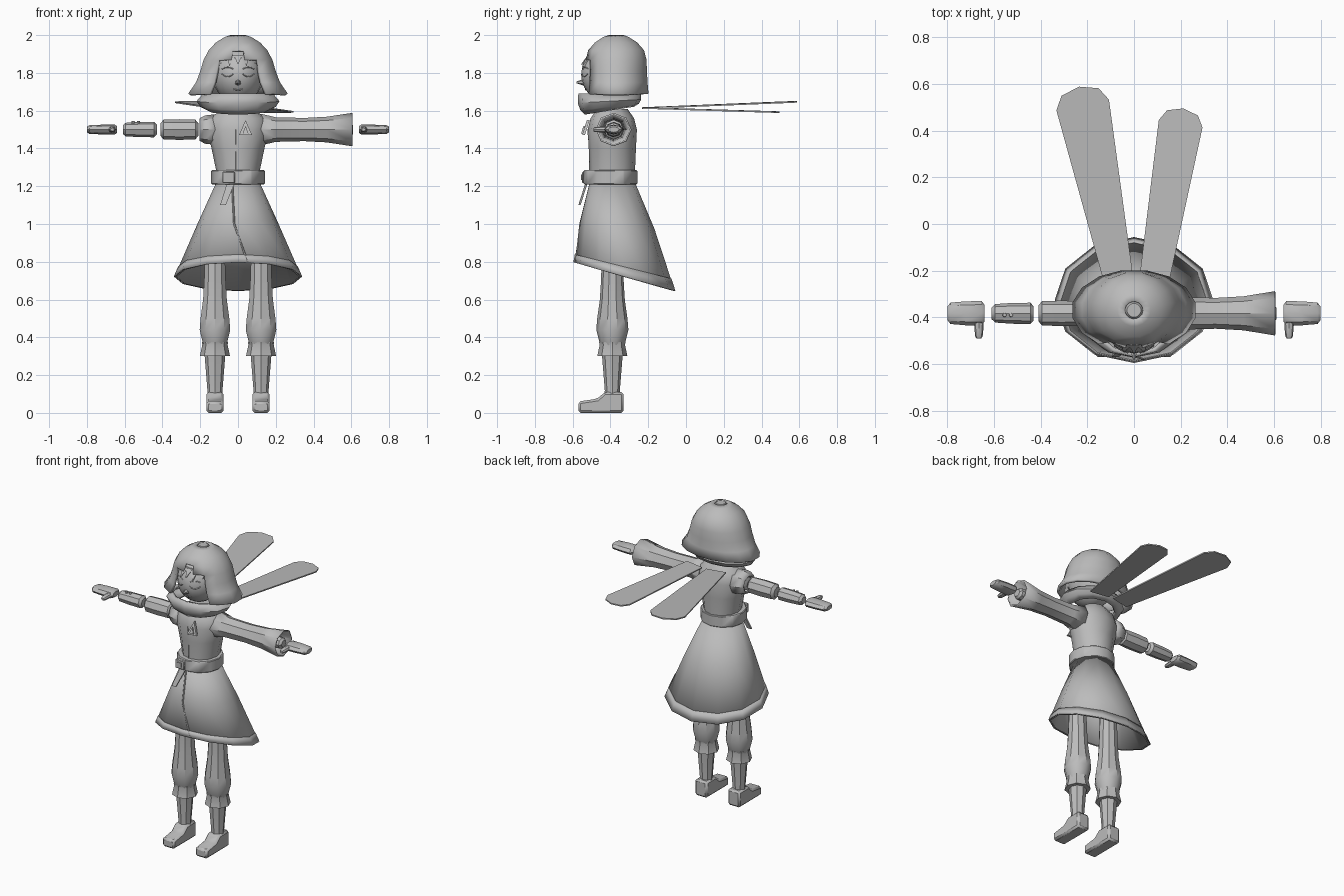
import bpy, bmesh, math
from mathutils import Vector

cube = bpy.data.objects.get("Cube")
if cube:
    bpy.data.objects.remove(cube, do_unlink=True)

GREY = (0.5, 0.5, 0.5, 1)
BODY_Y = -0.39
ARM_Z = 1.5
grey = bpy.data.materials.new("plain_grey")
grey.use_nodes = True
grey.diffuse_color = GREY
grey.node_tree.nodes["Principled BSDF"].inputs["Base Color"].default_value = GREY
meshes = []


def finish(name, bm, bevel=0, solid=0):
    bmesh.ops.recalc_face_normals(bm, faces=bm.faces)
    mesh = bpy.data.meshes.new(name)
    bm.to_mesh(mesh)
    bm.free()
    ob = bpy.data.objects.new(name, mesh)
    bpy.context.collection.objects.link(ob)
    mesh.materials.append(grey)
    if solid:
        thickness = ob.modifiers.new("thickness", 'SOLIDIFY')
        thickness.thickness, thickness.offset = solid, -1
    if bevel:
        soft = ob.modifiers.new("soft_edges", 'BEVEL')
        soft.width, soft.segments = bevel, 1
    meshes.append(ob)


def place(axis, a, b, along):
    return {'x': (along, a, b), 'y': (a, along, b), 'z': (a, b, along)}[axis]


def loft(name, axis, centre, profile, flat=1, sides=8, lean=0, tilt=(0, 0), phase=0,
         closed=True, skip=None, **look):
    """Profile holds (position, radius) or (position, radius, other radius)."""
    bm = bmesh.new()
    rows = []
    for i, (along, ra, *other) in enumerate(profile):
        rb = other[0] if other else ra * flat
        slope = tilt[0] + (tilt[1] - tilt[0]) * i / (len(profile) - 1)
        shift = lean * (along - profile[0][0])
        row = []
        for j in range(sides):
            turn = math.tau * (j - phase) / sides
            a, b = ra * math.sin(turn), -rb * math.cos(turn)
            row.append(bm.verts.new(place(axis, centre[0] + a, centre[1] + shift + b, along + slope * b)))
        rows.append(row)
    for i, (low, high) in enumerate(zip(rows, rows[1:])):
        for j in range(sides):
            k = (j + 1) % sides
            if not (skip and skip(i, j)):
                bm.faces.new((low[j], low[k], high[k], high[j]))
    if closed:
        bm.faces.new(rows[0])
        bm.faces.new(rows[-1])
    finish(name, bm, **look)


def rounded(name, axis, centre, start, end, radius, flat=1, taper=1):
    """Limb segment with chamfered ends."""
    span = end - start
    shape = ((0, 0.65), (0.08, 1), (0.5, 1.05), (0.92, 1), (1, 0.65))
    loft(name, axis, centre, [(start + span * t, radius * r * (1 + (taper - 1) * t)) for t, r in shape], flat)


def plate(name, points, push, **look):
    """Flat polygon given thickness along a vector."""
    bm = bmesh.new()
    front = [bm.verts.new(p) for p in points]
    back = [bm.verts.new(Vector(p) + Vector(push)) for p in points]
    bm.faces.new(front)
    bm.faces.new(back)
    for i in range(len(front)):
        bm.faces.new((front[i - 1], front[i], back[i], back[i - 1]))
    finish(name, bm, **look)


def box(name, centre, width, depth, height, **look):
    x, y, z = centre
    corners = [(x + a * width / 2, y, z + b * height / 2) for a, b in ((-1, -1), (1, -1), (1, 1), (-1, 1))]
    plate(name, corners, (0, depth, 0), **look)


def cord(name, points, radius=0.003):
    curve = bpy.data.curves.new(name, 'CURVE')
    curve.dimensions = '3D'
    curve.bevel_depth, curve.bevel_resolution = radius, 0
    spline = curve.splines.new('POLY')
    spline.points.add(len(points) - 1)
    for point, co in zip(spline.points, points):
        point.co = (*co, 1)
    curve.materials.append(grey)
    bpy.context.collection.objects.link(bpy.data.objects.new(name, curve))


# Head
HEAD, SIZE = Vector((0, -0.4, 1.79)), Vector((0.135, 0.155, 0.15))
bm = bmesh.new()
bmesh.ops.create_uvsphere(bm, u_segments=20, v_segments=14, radius=1)
bmesh.ops.scale(bm, verts=bm.verts, vec=SIZE)
bmesh.ops.translate(bm, verts=bm.verts, vec=HEAD)
finish("head", bm)


def on_face(x, z, lift=0):
    inside = 1 - (x / SIZE.x) ** 2 - ((z - HEAD.z) / SIZE.z) ** 2
    return (x, HEAD.y - SIZE.y * math.sqrt(max(inside, 0)) - lift, z)


def face_arc(name, x, z, half, sag):
    steps = [i / 3 for i in range(-3, 4)]
    cord(name, [on_face(x + half * t, z + sag * t * t) for t in steps])


# Face and hair
loft("nose", 'y', (0, HEAD.z - 0.04), [(-0.58, 0.005), (-0.54, 0.018)], sides=6)
face_arc("mouth", 0, 1.71, 0.025, 0.004)
for side, s in (("left", 1), ("right", -1)):
    face_arc(side + "_closed_eye", s * 0.055, 1.78, 0.03, 0.015)
    face_arc(side + "_brow", s * 0.055, 1.83, 0.03, -0.01)
    lock = ((0.1, 1.87), (0.125, 1.8), (0.12, 1.72))
    plate(side + "_side_lock", [on_face(s * x, z, 0.012) for x, z in lock], (0, 0.03, 0))
for i in range(-2, 3):
    x = i * 0.033
    corners = (x - 0.024, 1.895), (x + 0.024, 1.895), (x * 1.4, 1.845 - 0.01 * (i % 2))
    plate("fringe_lock", [on_face(*corner, lift=0.012) for corner in corners], (0, 0.02, 0))

# Hood: a flared dome with an arched face opening
dome = []
for z in (1.69, 1.75, 1.81, 1.87, 1.92, 1.96, 1.99, 2):
    rise = max(z - 1.77, 0) / 0.235
    flare = max(1.82 - z, 0)
    dome.append((z, 0.205 * math.sqrt(1 - rise ** 2) + 3 * flare ** 2 + flare / 10))
dome = [(z, r, 0.13 * r + 0.14 * min(1, r / 0.17)) for z, r in dome]
loft("hood", 'z', (0, -0.37), dome, sides=16, phase=0.5, closed=False, solid=0.018,
     skip=lambda row, column: (row < 3 and column in (0, 1, 15)) or (row == 3 and column == 0))
loft("hood_crown", 'z', (0, -0.37), [(1.985, 0.04), (2, 0.03)], sides=16, phase=0.5)

# Collar wrap and its two trailing tails
loft("collar", 'z', (0, -0.405), [(1.6, 0.16, 0.13), (1.62, 0.2, 0.155), (1.65, 0.22, 0.168), (1.69, 0.185, 0.165)],
     sides=12, tilt=(0.16, 0), closed=False, solid=0.02)


def scarf_tail(name, root, tip, width, rise):
    """Band widening to a blunt rounded end, lifted along its length."""
    root, tip = Vector(root), Vector(tip)
    way = (tip - root).normalized()
    across = Vector((way.y, -way.x))
    end = [tip + width * (across * math.cos(a) + way * math.sin(a) * 0.7)
           for a in (math.pi * i / 4 for i in range(5))]
    outline = [root + across * 0.065, *end, root - across * 0.065]
    lift = rise / (tip - root).length
    plate(name, [(p.x, p.y, 1.61 + lift * (p - root).dot(way)) for p in outline], (0, 0, 0.008))


scarf_tail("right_scarf_tail", (-0.07, -0.22), (-0.22, 0.51), 0.115, 0.03)
scarf_tail("left_scarf_tail", (0.09, -0.22), (0.2, 0.43), 0.095, -0.02)

# Coat body and skirt
loft("coat_body", 'z', (0, BODY_Y), [(1.2, 0.11, 0.12), (1.28, 0.115, 0.12), (1.4, 0.14, 0.125),
                                     (1.5, 0.165, 0.13), (1.56, 0.15, 0.115), (1.61, 0.08)], sides=12)
skirt = [(1.22, 0.115, 0.12), (1, 0.215, 0.195), (0.725, 0.335, 0.265)]
loft("coat_skirt", 'z', (0, BODY_Y), skirt, sides=12, lean=-0.13, tilt=(0, -0.28), closed=False, solid=0.012)
loft("skirt_hem", 'z', (0, -0.333), [(0.775, 0.317, 0.256), (0.722, 0.34, 0.27)], sides=12,
     lean=-0.13, tilt=(-0.25, -0.28), closed=False, solid=0.006)
cord("skirt_opening", [(-0.03, -0.51, 1.2), (-0.02, -0.56, 1), (0.05, -0.582, 0.8)], 0.005)

# Chest seam and clasp
cord("chest_seam", [(-0.01, BODY_Y - 0.12, z) for z in (1.28, 1.4)] + [(-0.01, BODY_Y - 0.13, ARM_Z)])
plate("chest_clasp", [(0.005, -0.55, 1.47), (0.075, -0.55, 1.47), (0.04, -0.525, 1.55)], (0, 0.015, 0))
plate("clasp_inset", [(0.025, -0.555, 1.48), (0.055, -0.555, 1.48), (0.04, -0.543, 1.52)], (0, 0.008, 0))

# Belt
loft("belt", 'z', (0, -0.4), [(1.21, 0.142), (1.285, 0.142)], sides=12, bevel=0.004)
box("buckle", (-0.05, -0.55, 1.247), 0.066, 0.025, 0.06, bevel=0.004)
box("buckle_tongue", (-0.05, -0.556, 1.247), 0.03, 0.01, 0.028)
plate("belt_end", [(-0.06, -0.535, 1.21), (-0.02, -0.535, 1.21), (-0.065, -0.57, 1.1), (-0.095, -0.57, 1.1)],
      (0, 0.012, 0))

# Long left sleeve and cut-off right shoulder
ARM = (BODY_Y + 0.007, ARM_Z)
loft("left_sleeve", 'x', ARM, [(0.12, 0.09), (0.2, 0.07), (0.35, 0.066), (0.47, 0.073), (0.605, 0.095)],
     flat=0.93, closed=False, solid=0.01)
loft("right_shoulder", 'x', ARM, [(-0.12, 0.09), (-0.175, 0.083), (-0.205, 0.065)],
     flat=0.9, closed=False, solid=0.012)
rounded("shoulder_joint", 'x', ARM, -0.1, -0.2, 0.045)

# Arms, hands, legs and boots
SOLE = ((-0.33, 0), (-0.57, 0), (-0.57, 0.06), (-0.47, 0.075), (-0.43, 0.11), (-0.33, 0.11))
for side, s in (("left", 1), ("right", -1)):
    rounded(side + "_upper_arm", 'x', ARM, s * 0.21, s * 0.41, 0.052)
    rounded(side + "_forearm", 'x', ARM, s * 0.43, s * 0.61, 0.046, flat=0.9, taper=0.85)
    rounded(side + "_hand", 'x', ARM, s * 0.64, s * 0.8, 0.053, flat=0.5, taper=0.85)
    rounded(side + "_thumb", 'y', (s * 0.665, ARM_Z), -0.4, -0.49, 0.022, flat=0.8, taper=0.7)
    x = s * 0.122
    leg = (x, BODY_Y)
    loft(side + "_trouser_leg", 'z', leg, [(0.35, 0.06), (0.38, 0.07), (0.44, 0.085), (0.5, 0.08),
                                           (0.6, 0.066), (0.7, 0.06), (1, 0.05)], sides=10)
    loft(side + "_boot_cuff", 'z', leg, [(0.3, 0.08), (0.36, 0.067), (0.375, 0.07)])
    loft(side + "_boot_shaft", 'z', leg, [(0.05, 0.042), (0.12, 0.04), (0.32, 0.056)])
    plate(side + "_boot_foot", [(x - 0.045, y, z) for y, z in SOLE], (0.09, 0, 0), bevel=0.012)

# Two studs on the bare forearm
for x in (-0.555, -0.527):
    loft("forearm_stud", 'z', (x, BODY_Y), [(1.53, 0.01), (1.545, 0.008)])

# Smooth shading with sharp creases
bpy.ops.object.select_all(action='DESELECT')
for ob in meshes:
    ob.select_set(True)
bpy.context.view_layer.objects.active = meshes[0]
bpy.ops.object.shade_smooth_by_angle(angle=math.radians(35))
